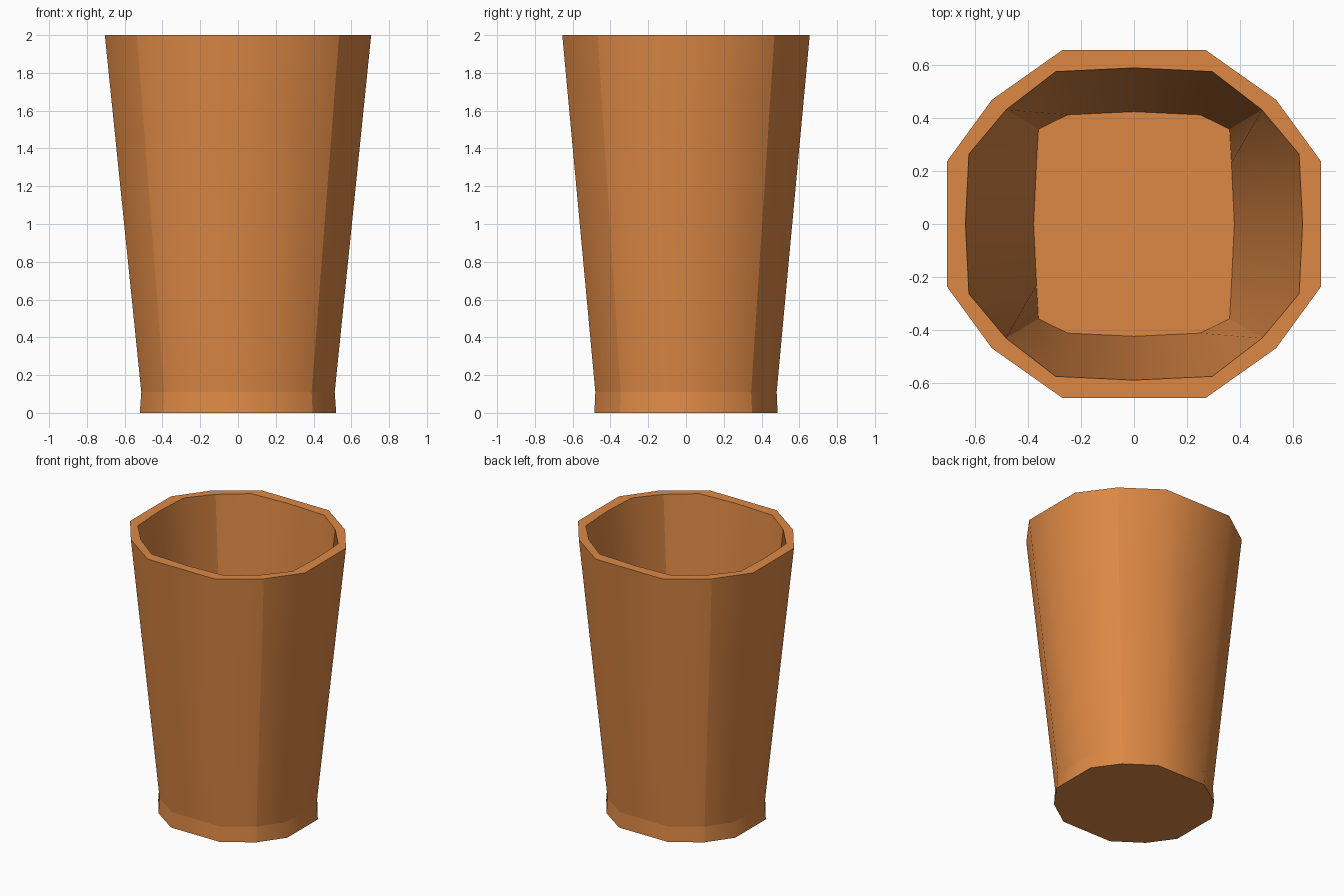
import bpy, bmesh

if "Cube" in bpy.data.objects:
    bpy.data.objects.remove(bpy.data.objects["Cube"])


def ring(bm, quarter, z):
    """Mirror a quarter outline (from +y round to +x) into a full ring."""
    q = list(quarter)
    right = q + [(x, -y) for x, y in reversed(q) if y > 0]
    full = right + [(-x, y) for x, y in reversed(right) if x > 0]
    return [bm.verts.new((x, y, z)) for x, y in full]


def bridge(bm, a, b):
    n = len(a)
    for i in range(n):
        bm.faces.new((a[i], a[(i + 1) % n], b[(i + 1) % n], b[i]))


bm = bmesh.new()

# Outer shell: 12-sided foot, shoulder and rim
foot = ring(bm, [(0.20, 0.485), (0.395, 0.35), (0.52, 0.175)], 0)
shoulder = ring(bm, [(0.198, 0.48), (0.39, 0.345), (0.512, 0.172)], 0.11)
rim = ring(bm, [(0.27, 0.655), (0.535, 0.468), (0.705, 0.235)], 2)
bm.faces.new(foot)
bridge(bm, foot, shoulder)
bridge(bm, shoulder, rim)

# Hollow: 16-sided mouth tapering to a squarish floor
mouth = ring(bm, [(0, 0.588), (0.295, 0.574), (0.482, 0.43), (0.622, 0.263), (0.635, 0)], 2)
floor = ring(bm, [(0, 0.423), (0.25, 0.411), (0.36, 0.357), (0.367, 0.23), (0.378, 0)], 0.11)
bridge(bm, mouth, floor)
bm.faces.new(floor)

# Flat lip between rim and mouth
loops = [bm.edges.get((r[i - 1], r[i])) for r in (rim, mouth) for i in range(len(r))]
bmesh.ops.triangle_fill(bm, use_beauty=True, use_dissolve=False, edges=loops)
bmesh.ops.recalc_face_normals(bm, faces=bm.faces)

# Smooth walls, with creases at the four corners and round each ring
for f in bm.faces:
    f.smooth = True
for r in (foot, shoulder, rim, mouth, floor):
    for i in range(len(r)):
        bm.edges.get((r[i - 1], r[i])).smooth = False
for lower, upper, corners in ((foot, shoulder, (1, 4, 7, 10)),
                              (shoulder, rim, (1, 4, 7, 10)),
                              (mouth, floor, (2, 6, 10, 14))):
    for i in corners:
        bm.edges.get((lower[i], upper[i])).smooth = False

mesh = bpy.data.meshes.new("cup")
bm.to_mesh(mesh)
bm.free()
cup = bpy.data.objects.new("cup", mesh)
bpy.context.collection.objects.link(cup)

clay = bpy.data.materials.new("orange_clay")
clay.diffuse_color = (0.73, 0.25, 0.06, 1)
clay.use_nodes = True
clay.node_tree.nodes["Principled BSDF"].inputs["Base Color"].default_value = clay.diffuse_color
mesh.materials.append(clay)
